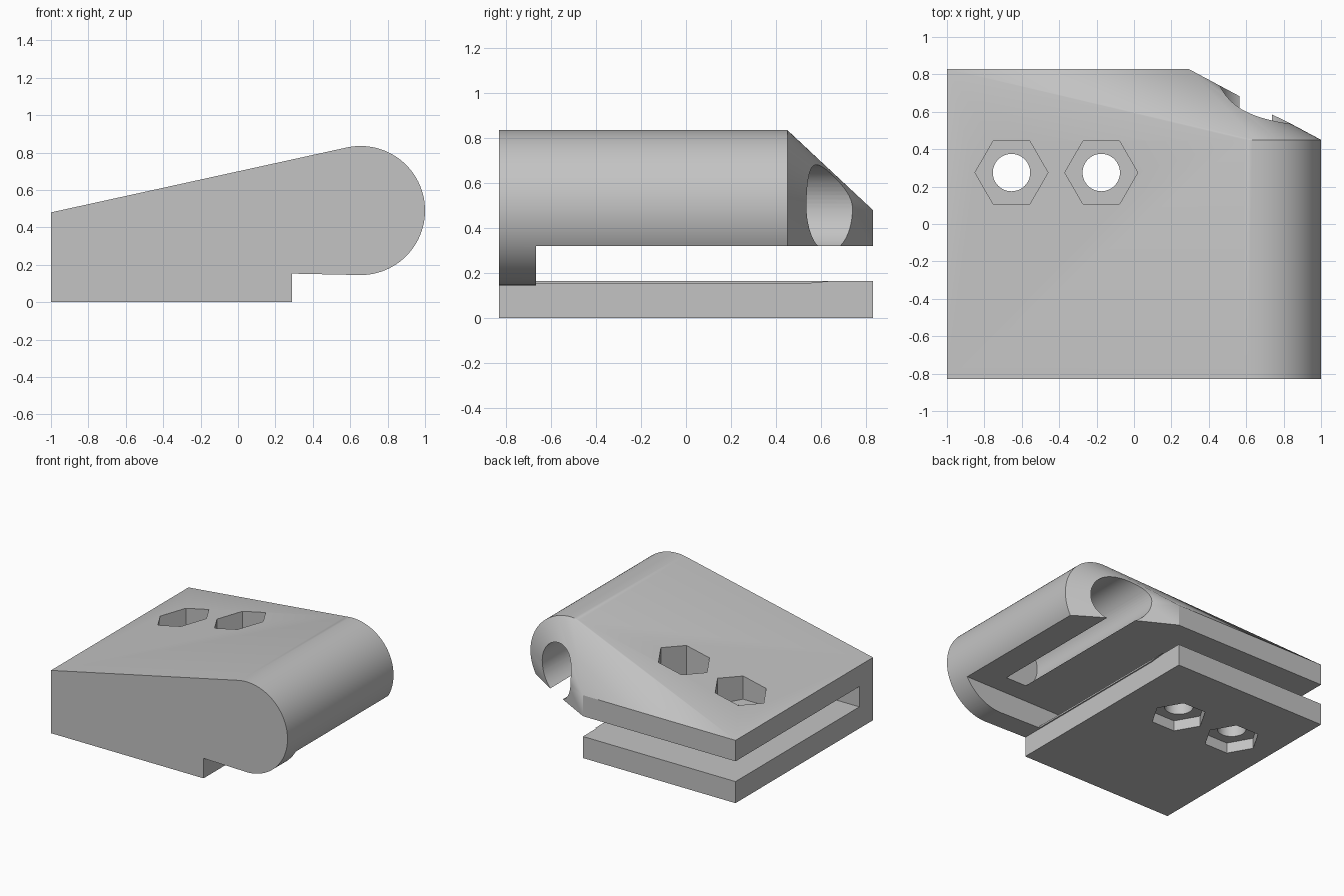
import bpy, bmesh, math
from mathutils import Matrix, Vector

cube = bpy.data.objects.get("Cube")
if cube:
    bpy.data.objects.remove(cube, do_unlink=True)

# Main dimensions
HALF_Y, WALL_Y, BARREL_END = 0.83, -0.665, 0.45
STEP_X = 0.29
AXIS_X, AXIS_Z, BARREL_R = 0.655, 0.49, 0.345
PLATE_TOP, SLOT_TOP = 0.165, 0.32

grey = bpy.data.materials.new("plain grey")
grey.use_nodes = True
colour = (0.55, 0.55, 0.55, 1)
grey.diffuse_color = colour
grey.node_tree.nodes["Principled BSDF"].inputs["Base Color"].default_value = colour


def make_object(name, bm):
    bmesh.ops.recalc_face_normals(bm, faces=bm.faces)
    mesh = bpy.data.meshes.new(name)
    bm.to_mesh(mesh)
    bm.free()
    mesh.materials.append(grey)
    obj = bpy.data.objects.new(name, mesh)
    bpy.context.collection.objects.link(obj)
    return obj


def box(name, low, high):
    bm = bmesh.new()
    bmesh.ops.create_cube(bm, size=1)
    low, high = Vector(low), Vector(high)
    bmesh.ops.scale(bm, vec=high - low, verts=bm.verts)
    bmesh.ops.translate(bm, vec=(low + high) / 2, verts=bm.verts)
    return make_object(name, bm)


def prism(name, sides, radius, start, end):
    """Round or hexagonal bar between two points."""
    start, end = Vector(start), Vector(end)
    axis = end - start
    turn = Matrix.Identity(4) if abs(axis.z) > 0 else Matrix.Rotation(-math.pi / 2, 4, 'X')
    bm = bmesh.new()
    for i in range(sides):
        a = math.tau * i / sides
        bm.verts.new((radius * math.cos(a), radius * math.sin(a), -axis.length / 2))
    base = bm.faces.new(bm.verts)
    top = bmesh.ops.extrude_face_region(bm, geom=[base])["geom"]
    bmesh.ops.translate(bm, vec=(0, 0, axis.length),
                        verts=[g for g in top if isinstance(g, bmesh.types.BMVert)])
    bmesh.ops.transform(bm, matrix=Matrix.Translation((start + end) / 2) @ turn, verts=bm.verts)
    return make_object(name, bm)


def combine(target, tool, operation):
    tool.hide_render = True
    mod = target.modifiers.new(tool.name, 'BOOLEAN')
    mod.operation, mod.object, mod.solver = operation, tool, 'EXACT'
    bpy.context.view_layer.objects.active = target
    bpy.ops.object.modifier_apply(modifier=mod.name)
    bpy.data.objects.remove(tool, do_unlink=True)


# Upper body: hull around a plate and the barrel, giving the sloped top and tapered rear corner
bm = bmesh.new()
for y in (-HALF_Y, HALF_Y):
    for x in (-1, STEP_X):
        for z in (0.18, 0.48):
            bm.verts.new((x, y, z))
SEGMENTS = 96
for y in (-HALF_Y, BARREL_END):
    for i in range(SEGMENTS):
        a = math.tau * i / SEGMENTS
        bm.verts.new((AXIS_X + BARREL_R * math.cos(a), y, AXIS_Z + BARREL_R * math.sin(a)))
hull = bmesh.ops.convex_hull(bm, input=bm.verts)
loose = {g for g in hull["geom_interior"] + hull["geom_unused"] if isinstance(g, bmesh.types.BMVert)}
bmesh.ops.delete(bm, geom=list(loose), context='VERTS')
bmesh.ops.dissolve_limit(bm, angle_limit=math.radians(0.3), verts=bm.verts, edges=bm.edges)
body = make_object("clamp_body", bm)

# Lower block
combine(body, box("lower_block", (-1, -HALF_Y, 0), (STEP_X, HALF_Y, 0.3)), 'UNION')

# Clamping slot, and clearance below the barrel
combine(body, box("slot", (-1.2, WALL_Y, PLATE_TOP), (1.2, 1, SLOT_TOP)), 'DIFFERENCE')
combine(body, box("barrel_clearance", (STEP_X + 0.01, WALL_Y, 0.05), (1.2, 1, SLOT_TOP)), 'DIFFERENCE')

# Blind bore along the barrel
combine(body, prism("bore", 64, 0.191, (0.65, -0.5, AXIS_Z), (0.65, 1.1, AXIS_Z)), 'DIFFERENCE')

# Bolt holes with hexagonal recesses above and below
for x in (-0.655, -0.175):
    y = 0.275
    combine(body, prism("bolt_hole", 48, 0.1, (x, y, -0.1), (x, y, 1.1)), 'DIFFERENCE')
    combine(body, prism("head_recess", 6, 0.195, (x, y, 0.4), (x, y, 1.1)), 'DIFFERENCE')
    combine(body, prism("nut_recess", 6, 0.195, (x, y, -0.1), (x, y, 0.08)), 'DIFFERENCE')

# Smooth the round surfaces, keep the edges crisp
for obj in bpy.context.selected_objects:
    obj.select_set(False)
body.select_set(True)
bpy.context.view_layer.objects.active = body
bpy.ops.object.shade_smooth_by_angle(angle=math.radians(20))
